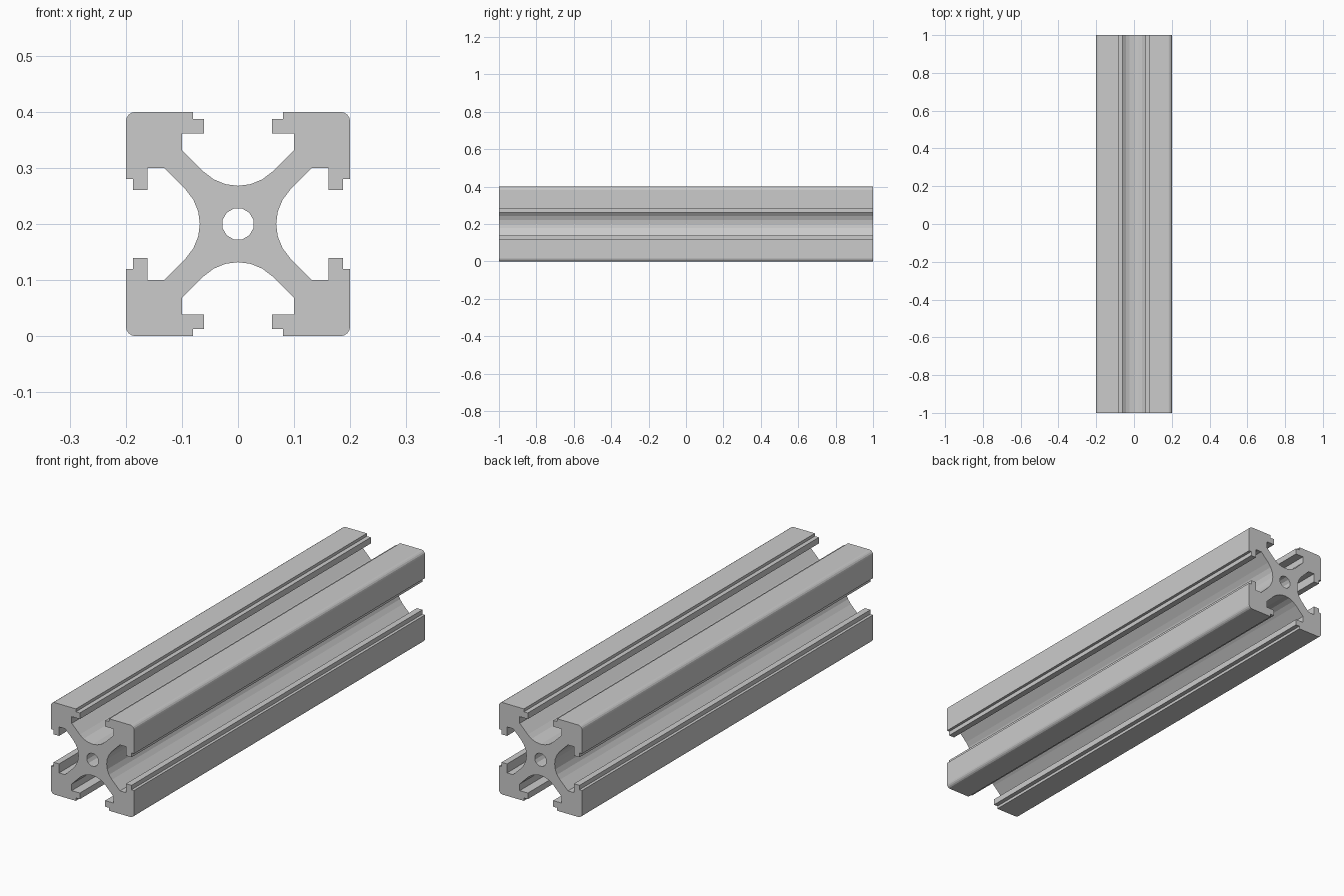
import bpy, bmesh
from math import sin, cos, pi, radians

if "Cube" in bpy.data.objects:
    bpy.data.objects.remove(bpy.data.objects["Cube"])

HALF, LENGTH = 0.2, 2.0
ARC_R, WEB = 0.087, 0.068       # slot floor radius, core half thickness
CORNER_R, HOLE_R = 0.018, 0.0285


def section_outline():
    # Half a quadrant: slot floor centre -> lip -> outer corner
    half = [(ARC_R * sin(radians(a)), WEB + ARC_R * (1 - cos(radians(a))))
            for a in (0, 15, 30, 45)]
    half += [(0.1, 0.132), (0.1, 0.161), (0.061, 0.161), (0.061, 0.1875),
             (0.08, 0.1875), (0.08, HALF)]
    c = HALF - CORNER_R
    half += [(c + CORNER_R * cos(radians(a)), c + CORNER_R * sin(radians(a)))
             for a in (90, 67.5, 45)]
    # Mirror over the diagonal, then turn the quadrant four times
    quad = half + [(y, x) for x, y in half[-2:0:-1]]
    pts = []
    for _ in range(4):
        pts += quad
        quad = [(y, -x) for x, y in quad]
    return pts


def add_loop(bm, pts):
    vs = [bm.verts.new((x, -LENGTH / 2, z + HALF)) for x, z in pts]
    return [bm.edges.new((vs[i - 1], vs[i])) for i in range(len(vs))]


# Slotted bar: filled section with a centre bore, extruded along y
bm = bmesh.new()
hole = [(HOLE_R * cos((i + 0.5) * pi / 6), HOLE_R * sin((i + 0.5) * pi / 6))
        for i in range(12)]
edges = add_loop(bm, section_outline()) + add_loop(bm, hole)
bmesh.ops.triangle_fill(bm, edges=edges, use_beauty=True, use_dissolve=False)
ext = bmesh.ops.extrude_face_region(bm, geom=bm.faces[:], use_keep_orig=True)
bmesh.ops.translate(bm, vec=(0, LENGTH, 0),
                    verts=[g for g in ext["geom"] if isinstance(g, bmesh.types.BMVert)])
bmesh.ops.recalc_face_normals(bm, faces=bm.faces[:])

mesh = bpy.data.meshes.new("slotted_bar")
bm.to_mesh(mesh)
bm.free()
bpy.context.collection.objects.link(bpy.data.objects.new("slotted_bar", mesh))
